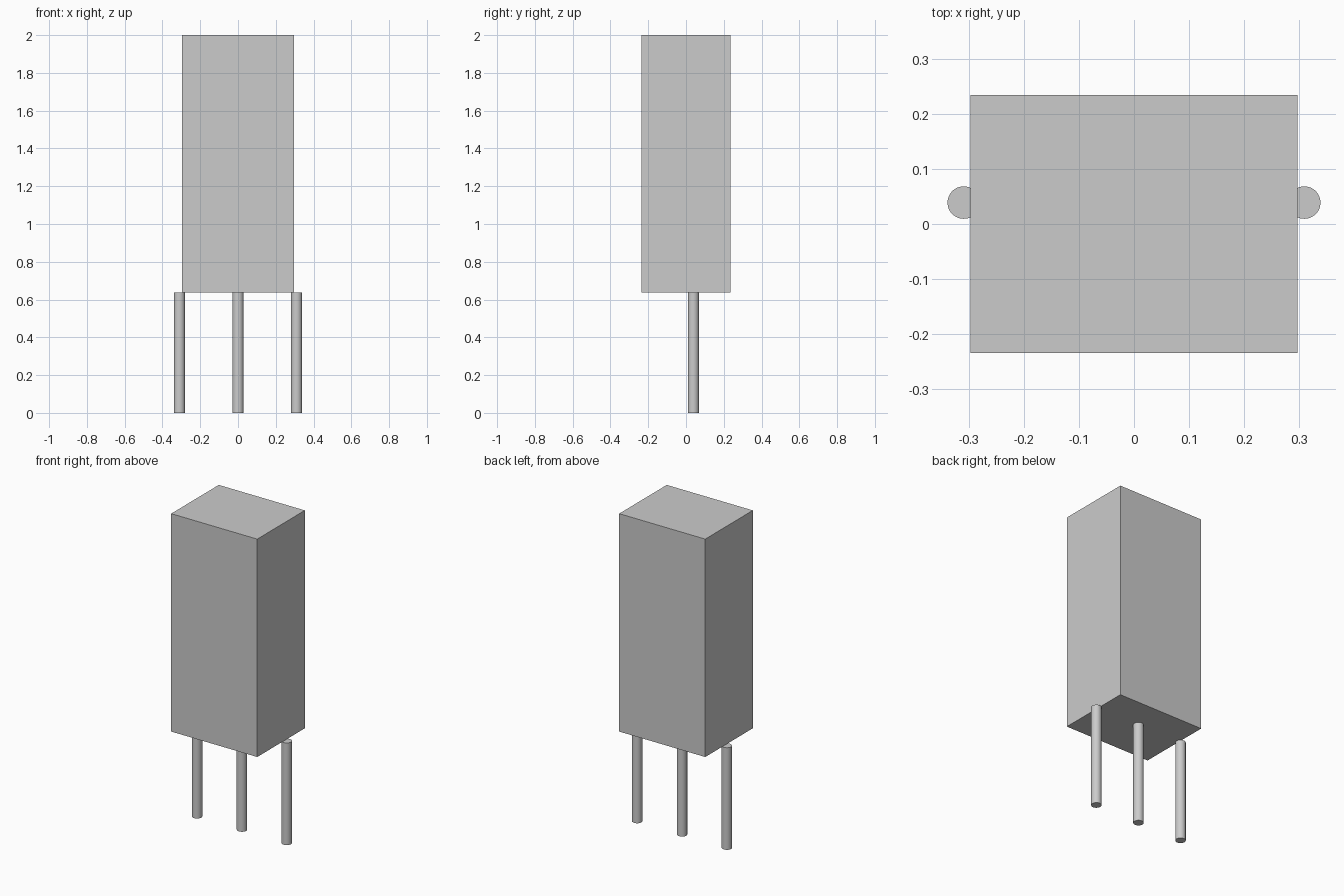
import bpy
from mathutils import Vector

if "Cube" in bpy.data.objects:
    bpy.data.objects.remove(bpy.data.objects["Cube"], do_unlink=True)

# One plain grey for the whole component
grey = bpy.data.materials.new("light_grey")
grey.use_nodes = True
colour = (0.6, 0.6, 0.6, 1.0)
grey.diffuse_color = colour
grey.node_tree.nodes["Principled BSDF"].inputs["Base Color"].default_value = colour

BODY_SIZE = Vector((0.595, 0.47, 1.362))
LEG_HEIGHT = 2 - BODY_SIZE.z
LEG_RADIUS = 0.0295
LEG_SPACING = 0.31
LEG_Y = 0.039


def finish(name):
    obj = bpy.context.object
    obj.name = name
    obj.data.materials.append(grey)
    return obj


# Rectangular body resting on the legs
bpy.ops.mesh.primitive_cube_add(size=1, location=(0, 0, 2 - BODY_SIZE.z / 2))
body = finish("body")
body.scale = BODY_SIZE
bpy.ops.object.transform_apply(location=False, rotation=False, scale=True)

# Row of three round legs, the outer ones overhanging the sides
for name, side in (("right_leg", -1), ("middle_leg", 0), ("left_leg", 1)):
    bpy.ops.mesh.primitive_cylinder_add(
        vertices=48, radius=LEG_RADIUS, depth=LEG_HEIGHT,
        location=(side * LEG_SPACING, LEG_Y, LEG_HEIGHT / 2))
    finish(name)
    bpy.ops.object.shade_smooth_by_angle()
